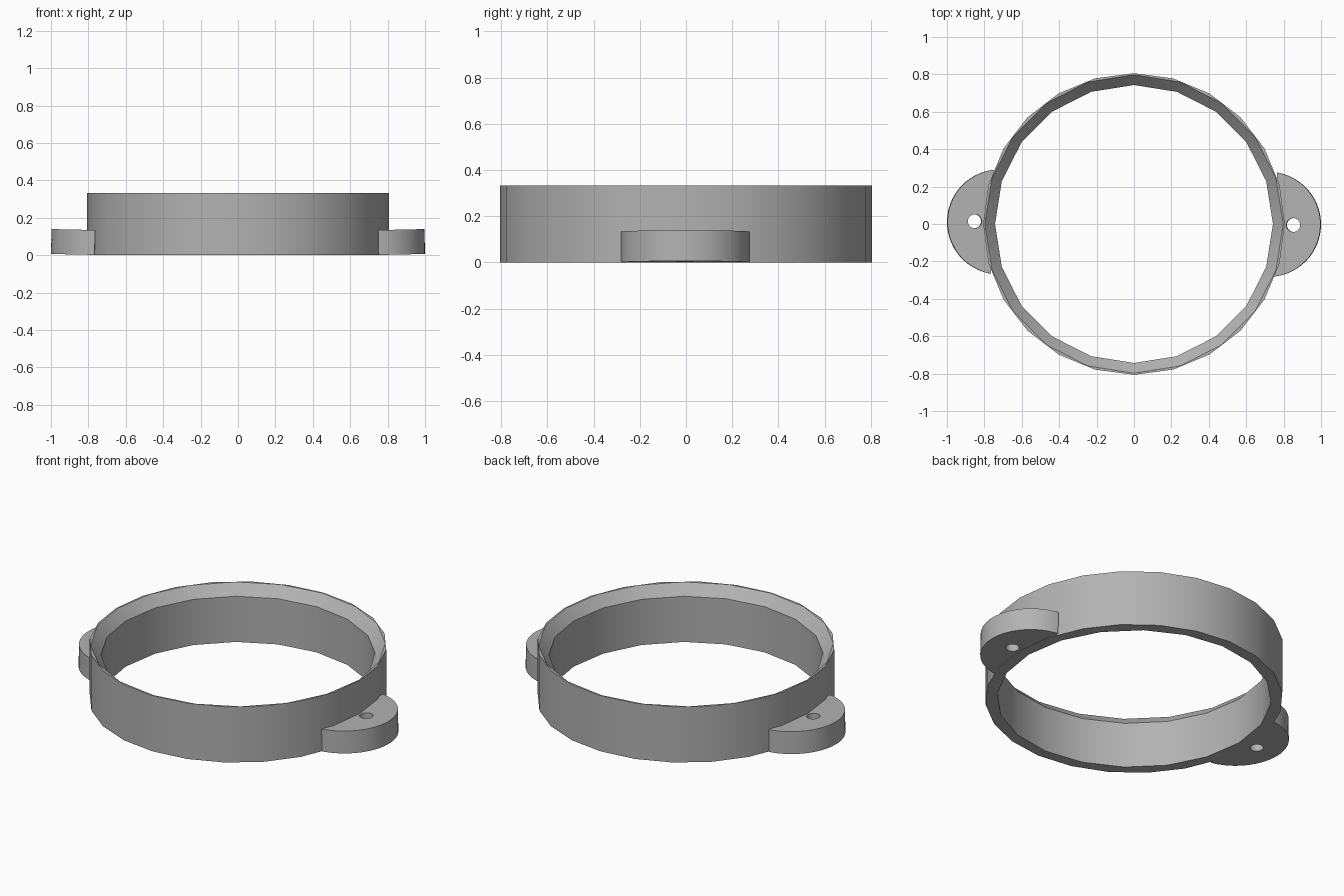
import bpy, bmesh, math
from mathutils import Matrix

cube = bpy.data.objects.get("Cube")
if cube:
    bpy.data.objects.remove(cube, do_unlink=True)

grey = bpy.data.materials.new("grey plastic")
grey.use_nodes = True
colour = (0.45, 0.45, 0.45, 1)
grey.diffuse_color = colour
grey.node_tree.nodes["Principled BSDF"].inputs["Base Color"].default_value = colour


def circle(radius, sides, z, cx=0.0):
    return [(cx + radius * math.cos(2 * math.pi * i / sides),
             radius * math.sin(2 * math.pi * i / sides), z) for i in range(sides)]


def loft(name, loops, matrix=Matrix()):
    """Closed solid through a stack of matching outlines."""
    bm = bmesh.new()
    rows = [[bm.verts.new(p) for p in loop] for loop in loops]
    n = len(rows[0])
    for low, high in zip(rows, rows[1:]):
        for i in range(n):
            j = (i + 1) % n
            bm.faces.new((low[i], low[j], high[j], high[i]))
    bm.faces.new(rows[0][::-1])
    bm.faces.new(rows[-1])
    bm.transform(matrix)
    bmesh.ops.recalc_face_normals(bm, faces=bm.faces)
    mesh = bpy.data.meshes.new(name)
    bm.to_mesh(mesh)
    bm.free()
    mesh.materials.append(grey)
    ob = bpy.data.objects.new(name, mesh)
    bpy.context.collection.objects.link(ob)
    return ob


def cut_and_shade(ob, cutter):
    mod = ob.modifiers.new("cut", 'BOOLEAN')
    mod.operation = 'DIFFERENCE'
    mod.solver = 'EXACT'
    mod.object = cutter
    bpy.ops.object.select_all(action='DESELECT')
    ob.select_set(True)
    bpy.context.view_layer.objects.active = ob
    bpy.ops.object.modifier_apply(modifier=mod.name)
    bpy.data.objects.remove(cutter, do_unlink=True)
    bpy.ops.object.shade_smooth_by_angle(angle=math.radians(30))


# Ring: outer wall, coarser bore that flares out to a thin top lip
height, flare = 0.333, 0.06
ring = loft("ring", [circle(0.806, 24, 0), circle(0.806, 24, height)])
bore = loft("bore_cutter", [circle(0.743, 20, -0.1), circle(0.743, 20, height - flare),
                            circle(0.798, 20, height), circle(0.816, 20, height + 0.02)])
cut_and_shade(ring, bore)

# Mounting tabs: disc segments with a screw hole, tipped up very slightly
for name, turn, shift in (("left_tab", 0, -0.003), ("right_tab", math.pi, 0.012)):
    place = (Matrix.Translation((0, shift, 0)) @ Matrix.Rotation(turn, 4, 'Z')
             @ Matrix.Translation((0.76, 0, 0)) @ Matrix.Rotation(math.radians(-1.3), 4, 'Y')
             @ Matrix.Rotation(math.radians(-1.5), 4, 'Z'))
    half = math.radians(98.5)
    radius, steps = 0.281, 32
    arc = [half * (2 * i / steps - 1) for i in range(steps + 1)]
    arc = [a for a in arc if math.cos(a) * radius > 0.04]
    end = math.acos(0.041 / radius)
    arc = [-end] + arc + [end]
    outline = [(radius * math.cos(a) - 0.041, radius * math.sin(a)) for a in arc]
    tab = loft(name, [[(x, y, z) for x, y in outline] for z in (0.001, 0.134)], place)
    hole = loft("hole_cutter", [circle(0.037, 24, z, 0.095) for z in (-0.1, 0.3)], place)
    cut_and_shade(tab, hole)
